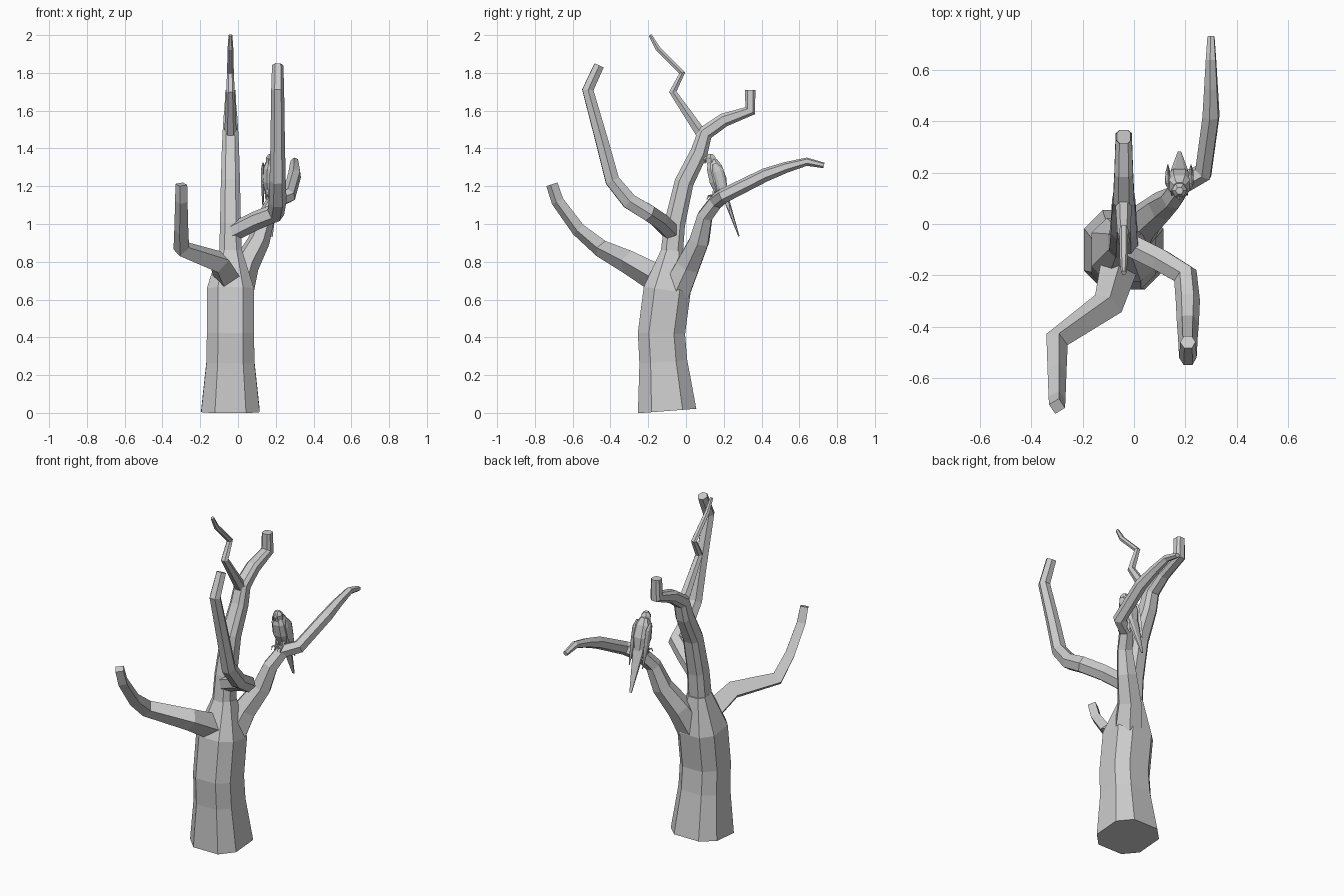
import bpy, bmesh, math
from mathutils import Vector

cube = bpy.data.objects.get("Cube")
if cube:
    bpy.data.objects.remove(cube, do_unlink=True)

ACROSS, ALONG, UPWARD = Vector((1, 0, 0)), Vector((0, 1, 0)), Vector((0, 0, 1))


def section(sides):
    """Unit cross-section; eight sides gives a chamfered square."""
    if sides != 8:
        return [(math.cos(math.tau * i / sides), math.sin(math.tau * i / sides))
                for i in range(sides)]
    half = math.tan(math.radians(28))
    corners = []
    for quarter in range(4):
        angle = quarter * math.pi / 2
        for offset in (-half, half):
            corners.append((math.cos(angle) - offset * math.sin(angle),
                            math.sin(angle) + offset * math.cos(angle)))
    return corners


def taper(radii, fraction):
    """Radius at a fraction of the length, blended between even stations."""
    place = fraction * (len(radii) - 1)
    index = min(int(place), len(radii) - 2)
    return radii[index] + (radii[index + 1] - radii[index]) * (place - index)


def upright(x, pairs):
    """Path lying in the plane at the given x."""
    return [(x, y, z) for y, z in pairs]


def limb(name, path, radii, sides=6, reference=ACROSS, flat=1):
    """Sweep a faceted section along the path, closing both ends."""
    points = [Vector(p) for p in path]
    steps = [(b - a).normalized() for a, b in zip(points, points[1:])]
    bends = [(a + b).normalized() for a, b in zip(steps, steps[1:])]
    tangents = [steps[0], *bends, steps[-1]]
    last = tangents[0]
    u = (reference - last * reference.dot(last)).normalized()
    bm = bmesh.new()
    rings = []
    for index, (point, tangent) in enumerate(zip(points, tangents)):
        u = last.rotation_difference(tangent) @ u
        v = tangent.cross(u) * flat
        radius = taper(radii, index / (len(points) - 1))
        rings.append([bm.verts.new(point + (u * a + v * b) * radius)
                      for a, b in section(sides)])
        last = tangent
    for low, high in zip(rings, rings[1:]):
        for i in range(sides):
            bm.faces.new((low[i - 1], low[i], high[i], high[i - 1]))
    bm.faces.new(rings[0])
    bm.faces.new(rings[-1])
    bmesh.ops.recalc_face_normals(bm, faces=bm.faces)
    mesh = bpy.data.meshes.new(name)
    bm.to_mesh(mesh)
    bm.free()
    bpy.context.collection.objects.link(bpy.data.objects.new(name, mesh))


# Trunk with a flared foot, and the bent main stem above it
stem_x = -.04
limb("trunk",
     upright(stem_x, [(-.1, .01), (-.12, .27), (-.13, .42), (-.1, .65), (-.07, .86)]),
     (.155, .127, .125, .125, .06), sides=8)
limb("main_stem",
     upright(stem_x, [(-.08, .8), (-.06, 1), (-.01, 1.22), (.07, 1.38),
                      (.1, 1.48), (.2, 1.55), (.34, 1.6), (.34, 1.71)]),
     (.06, .027), sides=8)

# Thin crooked twig at the top
limb("top_twig",
     upright(stem_x, [(.1, 1.45), (-.07, 1.7), (-.02, 1.8), (-.15, 1.93), (-.19, 2)]),
     (.034, .019, .017, .01))

# Tall branch on the front left
limb("front_left_branch",
     [(stem_x, -.07, .95), (.1, -.14, 1.02), (.2, -.2, 1.06)]
     + upright(.21, [(-.3, 1.12), (-.39, 1.23), (-.44, 1.42), (-.52, 1.71), (-.46, 1.84)]),
     (.05, .05, .04, .03), reference=UPWARD)

# Low branch on the front right
limb("front_right_branch",
     [(stem_x, -.1, .68), (-.1, -.31, .8)]
     + upright(-.3, [(-.45, .87), (-.57, .97), (-.68, 1.12), (-.71, 1.21)]),
     (.08, .05, .035, .032), sides=4, reference=UPWARD)

# Long branch on the back left
limb("back_left_branch",
     [(0, -.05, .65), (.04, .01, .78), (.11, .07, .91), (.15, .1, 1.04),
      (.19, .16, 1.12), (.27, .2, 1.15)]
     + upright(.3, [(.42, 1.26), (.53, 1.3), (.64, 1.33), (.73, 1.31)]),
     (.085, .046, .036, .015))

# Perched bird: body, head, hooked beak and long tail
bird_x = .177
limb("bird_body",
     upright(bird_x, [(.14, 1.34), (.15, 1.3), (.17, 1.23), (.2, 1.12)]),
     (.023, .041, .046, .022), sides=8)
limb("bird_head",
     upright(bird_x, [(.14, 1.31), (.13, 1.35), (.13, 1.37)]), (.03, .03, .015))
limb("bird_beak",
     upright(bird_x, [(.12, 1.35), (.1, 1.34), (.1, 1.32)]),
     (.015, .01, .002), sides=4)
limb("bird_tail",
     upright(bird_x, [(.2, 1.17), (.28, .935)]), (.034, .007), sides=8, flat=.5)

# Folded wings, legs and toes on both sides
for side, sign in (("left", 1), ("right", -1)):
    limb(f"bird_{side}_wing",
         upright(bird_x + sign * .045, [(.15, 1.32), (.17, 1.28), (.19, 1.2), (.23, 1.07)]),
         (.012, .03, .027, .004), reference=ALONG, flat=.4)
    leg_x = bird_x + sign * .02
    limb(f"bird_{side}_leg",
         upright(leg_x, [(.17, 1.21), (.15, 1.17), (.145, 1.13)]), (.014, .007), sides=5)
    for toe, spread in (("inner", -sign), ("outer", sign)):
        toe_x = leg_x + spread * .01
        limb(f"bird_{side}_{toe}_toe",
             [(leg_x, .15, 1.15), (toe_x, .12, 1.15), (toe_x, .11, 1.13)],
             (.007, .002), sides=4)
